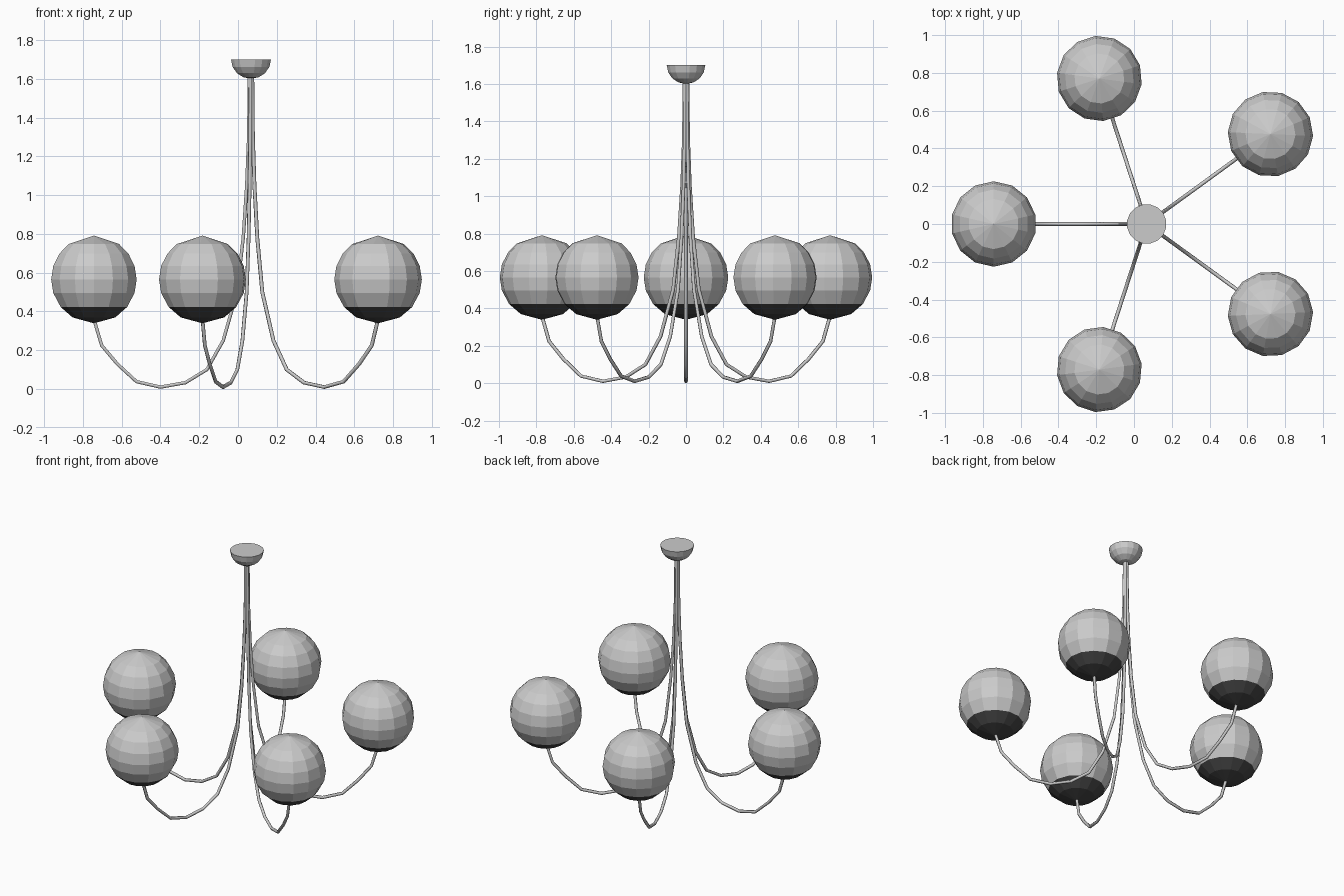
import bpy, bmesh, math
from mathutils import Matrix

if "Cube" in bpy.data.objects:
    bpy.data.objects.remove(bpy.data.objects["Cube"])

HUB_X = 0.067
R = 0.226
GLOBE_Z = 0.565
REACH = 0.81


def material(name, v):
    m = bpy.data.materials.new(name)
    m.diffuse_color = (v, v, v, 1)
    m.use_nodes = True
    m.node_tree.nodes["Principled BSDF"].inputs["Base Color"].default_value = m.diffuse_color
    return m


grey = material("light grey", 0.6)
dark = material("dark grey", 0.06)


def lathe(name, profile, sides, mats):
    """Closed solid of revolution from (radius, z) points, flat faces."""
    bm = bmesh.new()
    rings = []
    for r, z in profile:
        if r < 1e-5:
            rings.append([bm.verts.new((0, 0, z))])
        else:
            rings.append([bm.verts.new((r * math.cos(math.tau * (i + .5) / sides),
                                        r * math.sin(math.tau * (i + .5) / sides), z))
                          for i in range(sides)])
    for a, b in zip(rings, rings[1:]):
        for i in range(sides):
            j = (i + 1) % sides
            quad = [a[i % len(a)], a[j % len(a)], b[j % len(b)], b[i % len(b)]]
            bm.faces.new(list(dict.fromkeys(quad)))
    bmesh.ops.recalc_face_normals(bm, faces=bm.faces)
    me = bpy.data.meshes.new(name)
    bm.to_mesh(me)
    bm.free()
    for m in mats:
        me.materials.append(m)
    return me


def place(name, me, matrix):
    ob = bpy.data.objects.new(name, me)
    bpy.context.collection.objects.link(ob)
    ob.matrix_world = matrix
    return ob


# ceiling canopy: half dome with a flat top
dome = [(0.105 * math.sin(math.radians(a)), 1.7 - 0.1 * math.cos(math.radians(a)))
        for a in (0, 22.5, 45, 67.5, 90)] + [(0, 1.7)]
place("ceiling_canopy", lathe("ceiling_canopy", dome, 16, [grey]),
      Matrix.Translation((HUB_X, 0, 0)))

# globe shade with a dark cup below
globe = lathe("globe_shade",
              [(R * math.sin(math.radians(a)), R * math.cos(math.radians(a)))
               for a in (0, 36, 54, 72, 90, 108, 129, 150, 180)], 14, [grey, dark])
for p in globe.polygons:
    p.material_index = 1 if p.center.z < -0.63 * R else 0

# hanging arm path as (distance from hub, height)
path = [(0.008, 1.62), (0.012, 1.3), (0.022, 1.05), (0.04, 0.78), (0.072, 0.5),
        (0.143, 0.25), (0.228, 0.10), (0.338, 0.033), (0.467, 0.010),
        (0.59, 0.038), (0.69, 0.13), (0.77, 0.225), (REACH, 0.36)]
cu = bpy.data.curves.new("arm_path", 'CURVE')
cu.dimensions = '3D'
cu.bevel_depth = 0.010
cu.bevel_resolution = 1
cu.use_fill_caps = True
sp = cu.splines.new('POLY')
sp.points.add(len(path) - 1)
for pt, (d, z) in zip(sp.points, path):
    pt.co = (d, 0, z, 1)
tmp = bpy.data.objects.new("arm_path", cu)
bpy.context.collection.objects.link(tmp)
bpy.context.view_layer.update()
arm = bpy.data.meshes.new_from_object(tmp.evaluated_get(bpy.context.evaluated_depsgraph_get()))
bpy.data.objects.remove(tmp)
arm.materials.clear()
arm.materials.append(grey)

# five arms and globes around the hub
for k in range(5):
    spin = Matrix.Translation((HUB_X, 0, 0)) @ Matrix.Rotation(math.radians(180 + 72 * k), 4, 'Z')
    place(f"arm_{k + 1}", arm, spin)
    place(f"globe_{k + 1}", globe, spin @ Matrix.Translation((REACH, 0, GLOBE_Z)))
